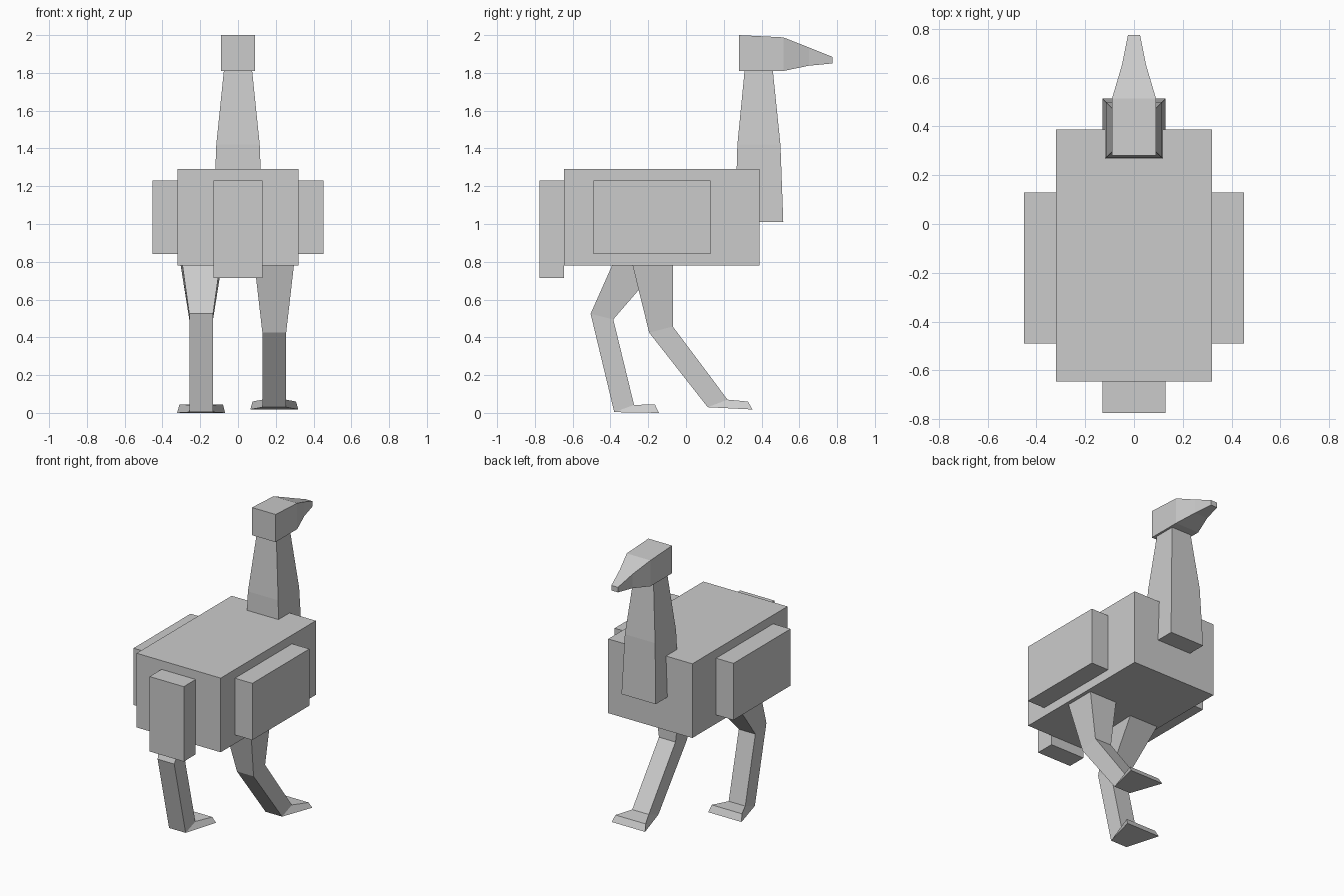
import bpy, bmesh

if "Cube" in bpy.data.objects:
    bpy.data.objects.remove(bpy.data.objects["Cube"], do_unlink=True)

grey = bpy.data.materials.new("plain_grey")
grey.use_nodes = True
colour = (0.6, 0.6, 0.6, 1)
grey.diffuse_color = colour
grey.node_tree.nodes["Principled BSDF"].inputs["Base Color"].default_value = colour


def loft(name, sections, x=0):
    """Join four-sided sections; each is (y, z, half width) for two opposite edges."""
    bm = bmesh.new()
    rings = []
    for a, b in sections:
        corners = [(x - a[2], *a[:2]), (x + a[2], *a[:2]),
                   (x + b[2], *b[:2]), (x - b[2], *b[:2])]
        rings.append([bm.verts.new(c) for c in corners])
    for r, s in zip(rings, rings[1:]):
        for i in range(4):
            j = (i + 1) % 4
            bm.faces.new((r[i], r[j], s[j], s[i]))
    bm.faces.new(rings[0])
    bm.faces.new(rings[-1])
    bmesh.ops.recalc_face_normals(bm, faces=bm.faces)
    mesh = bpy.data.meshes.new(name)
    bm.to_mesh(mesh)
    bm.free()
    mesh.materials.append(grey)
    obj = bpy.data.objects.new(name, mesh)
    bpy.context.collection.objects.link(obj)


def box(name, half, y0, y1, z0, z1, x=0):
    loft(name, [((y0, z, half), (y1, z, half)) for z in (z0, z1)], x)


# Body, tail and wings
box("body", 0.32, -0.645, 0.388, 0.78, 1.29)
box("tail", 0.13, -0.775, -0.645, 0.715, 1.23)
for side, s in (("left", 1), ("right", -1)):
    box(side + "_wing", 0.066, -0.49, 0.13, 0.84, 1.23, s * 0.386)

# Neck, tapering upwards
loft("neck", [((0.26, 1.01, 0.13), (0.515, 1.01, 0.13)),
              ((0.272, 1.42, 0.115), (0.50, 1.42, 0.115)),
              ((0.31, 1.81, 0.075), (0.46, 1.81, 0.075))])

# Head and beak, tapering forwards
loft("head", [((0.28, 1.81, 0.09), (0.28, 2.0, 0.09)),
              ((0.515, 1.81, 0.09), (0.515, 1.988, 0.09)),
              ((0.65, 1.838, 0.05), (0.65, 1.935, 0.05)),
              ((0.775, 1.85, 0.025), (0.775, 1.885, 0.025))])

# Legs: hip, knee, ankle and flared toe, the left one stepping forwards
W = 0.063
loft("left_leg", [((-0.285, 0.79, 0.105), (-0.07, 0.79, 0.105)),
                  ((-0.195, 0.425, W), (-0.07, 0.457, W)),
                  ((0.115, 0.03, W), (0.22, 0.07, W)),
                  ((0.352, 0.018, 0.127), (0.328, 0.06, 0.115))], 0.192)
loft("right_leg", [((-0.387, 0.79, 0.1), (-0.13, 0.79, 0.11)),
                   ((-0.505, 0.525, W), (-0.385, 0.495, W)),
                   ((-0.38, 0.004, W), (-0.275, 0.042, W)),
                   ((-0.143, 0, 0.127), (-0.165, 0.045, 0.115))], -0.195)
